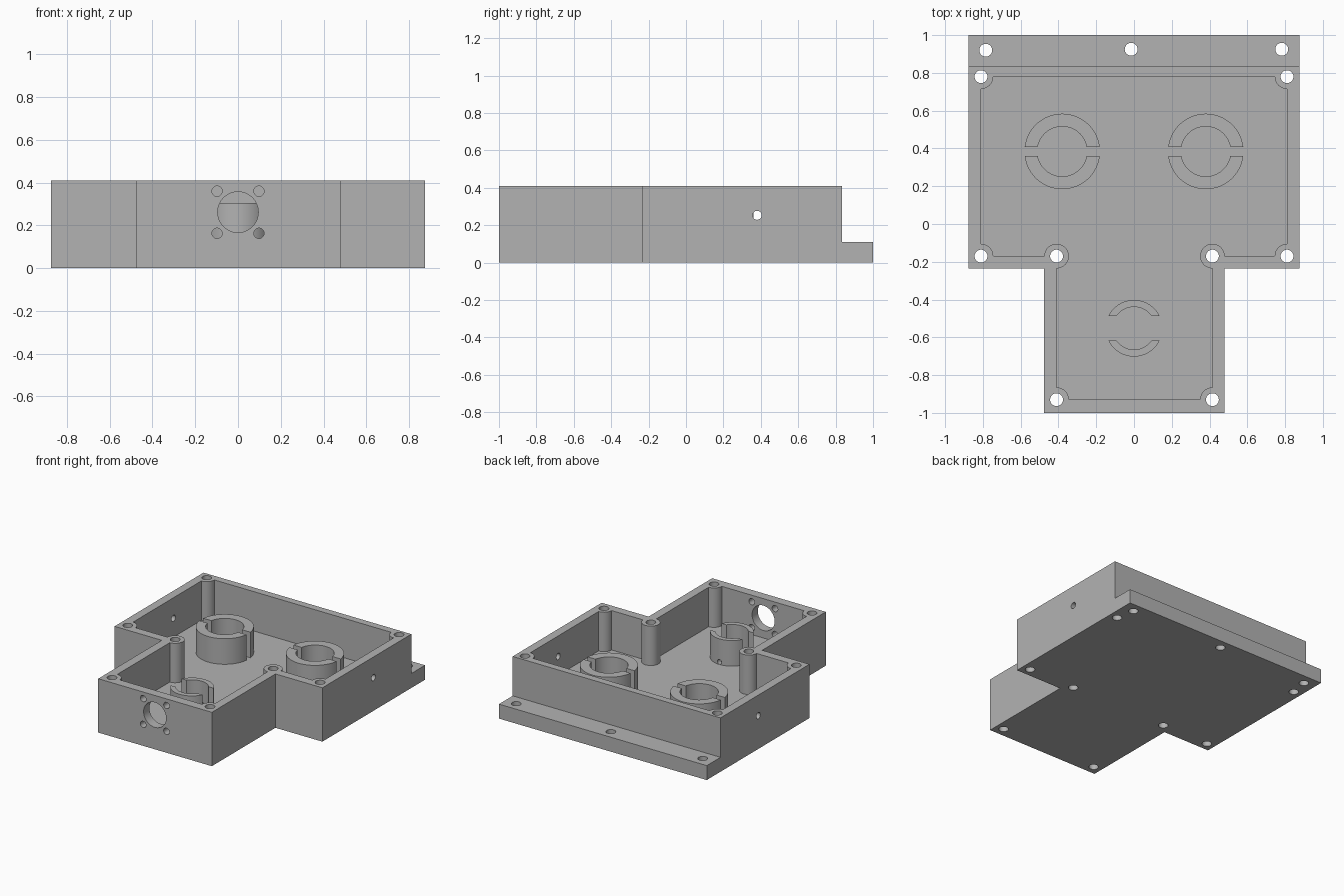
import bpy, bmesh, math
from mathutils import Matrix, Vector

if "Cube" in bpy.data.objects:
    bpy.data.objects.remove(bpy.data.objects["Cube"])

HEIGHT, FLOOR, RING_TOP = 0.41, 0.11, 0.305

grey = bpy.data.materials.new("plain_grey")
grey.use_nodes = True
colour = (0.45, 0.45, 0.45, 1)
grey.diffuse_color = colour
grey.node_tree.nodes["Principled BSDF"].inputs["Base Color"].default_value = colour


def add_object(name, bm):
    bmesh.ops.recalc_face_normals(bm, faces=bm.faces)
    mesh = bpy.data.meshes.new(name)
    bm.to_mesh(mesh)
    bm.free()
    mesh.materials.append(grey)
    obj = bpy.data.objects.new(name, mesh)
    bpy.context.collection.objects.link(obj)
    return obj


def prism(name, outline, z0, z1):
    """Extrude a plan outline between two heights."""
    bm = bmesh.new()
    face = bm.faces.new([bm.verts.new((x, y, z0)) for x, y in outline])
    top = bmesh.ops.extrude_face_region(bm, geom=[face])["geom"]
    verts = [v for v in top if isinstance(v, bmesh.types.BMVert)]
    bmesh.ops.translate(bm, verts=verts, vec=(0, 0, z1 - z0))
    return add_object(name, bm)


def rods(name, radius, ends):
    """Cylinders of one radius between pairs of points."""
    bm = bmesh.new()
    for a, b in ends:
        a, b = Vector(a), Vector(b)
        turn = (b - a).to_track_quat("Z", "Y").to_matrix().to_4x4()
        bmesh.ops.create_cone(bm, cap_ends=True, segments=48, radius1=radius, radius2=radius,
                              depth=(b - a).length, matrix=Matrix.Translation((a + b) / 2) @ turn)
    return add_object(name, bm)


def cut(target, cutter):
    mod = target.modifiers.new("cut", "BOOLEAN")
    mod.operation, mod.solver, mod.object = "DIFFERENCE", "EXACT", cutter
    bpy.context.view_layer.update()
    mesh = bpy.data.meshes.new_from_object(target.evaluated_get(bpy.context.evaluated_depsgraph_get()))
    target.modifiers.remove(mod)
    target.data = mesh
    bpy.data.objects.remove(cutter)


def tee(body_x, stem_left, stem_right, back, step, front):
    return [(-body_x, back), (-body_x, step), (stem_left, step), (stem_left, front),
            (stem_right, front), (stem_right, step), (body_x, step), (body_x, back)]


# Housing with a low mounting flange along the back
housing = prism("housing", tee(0.875, -0.477, 0.48, 1, -0.235, -1), 0, HEIGHT)
cut(housing, prism("flange_step", [(-1, 0.835), (1, 0.835), (1, 1.1), (-1, 1.1)], FLOOR, 1))

# Open cavity, leaving round screw posts standing in its corners
screws = [(x, y) for x in (-0.81, 0.81) for y in (0.78, -0.17)]
screws += [(x, y) for x in (-0.41, 0.415) for y in (-0.17, -0.93)]
cavity = prism("cavity", tee(0.81, -0.41, 0.415, 0.78, -0.17, -0.93), FLOOR, 0.6)
cut(cavity, rods("posts", 0.065, [((x, y, 0), (x, y, 1)) for x, y in screws]))
cut(housing, cavity)

# Screw holes through the posts and the flange
holes = screws + [(-0.785, 0.92), (-0.015, 0.925), (0.782, 0.925)]
cut(housing, rods("screw_holes", 0.034, [((x, y, -0.1), (x, y, 0.6)) for x, y in holes]))

# Front opening with four fixing holes, and a small hole in each side
cut(housing, rods("front_opening", 0.095, [((0, -1.1, 0.262), (0, -0.8, 0.262))]))
cut(housing, rods("fixing_holes", 0.024, [((x, -1.1, z), (x, -0.8, z))
                                          for x in (-0.098, 0.098) for z in (0.163, 0.36)]))
cut(housing, rods("side_holes", 0.024, [((-1, 0.38, 0.253), (1, 0.38, 0.253))]))


def half_ring(name, centre, outer, inner, gap, side):
    """Ring segment standing on the floor, on one side of a straight gap."""
    outline = []
    for radius, order in ((outer, 1), (inner, -1)):
        start = math.asin(gap / radius)
        arc = [start + (math.pi - 2 * start) * i / 32 for i in range(33)][::order]
        outline += [(centre[0] + radius * math.cos(a), centre[1] + side * radius * math.sin(a)) for a in arc]
    return prism(name, outline, FLOOR - 0.01, RING_TOP)


# Split ring sockets on the floor
parts = [housing]
for end, side in (("back", 1), ("front", -1)):
    for label, x in (("left", 0.38), ("right", -0.38)):
        parts.append(half_ring(f"{label}_socket_{end}", (x, 0.384), 0.2, 0.132, 0.024, side))
    small = half_ring(f"small_socket_{end}", (0, -0.552), 0.15, 0.113, 0.066, side)
    if end == "back":
        cut(small, rods("wire_hole", 0.018, [((0, -0.5, 0.13), (0, -0.35, 0.13))]))
    parts.append(small)

bpy.ops.object.select_all(action="DESELECT")
for obj in parts:
    obj.select_set(True)
bpy.context.view_layer.objects.active = housing
bpy.ops.object.shade_smooth_by_angle(angle=math.radians(30))
